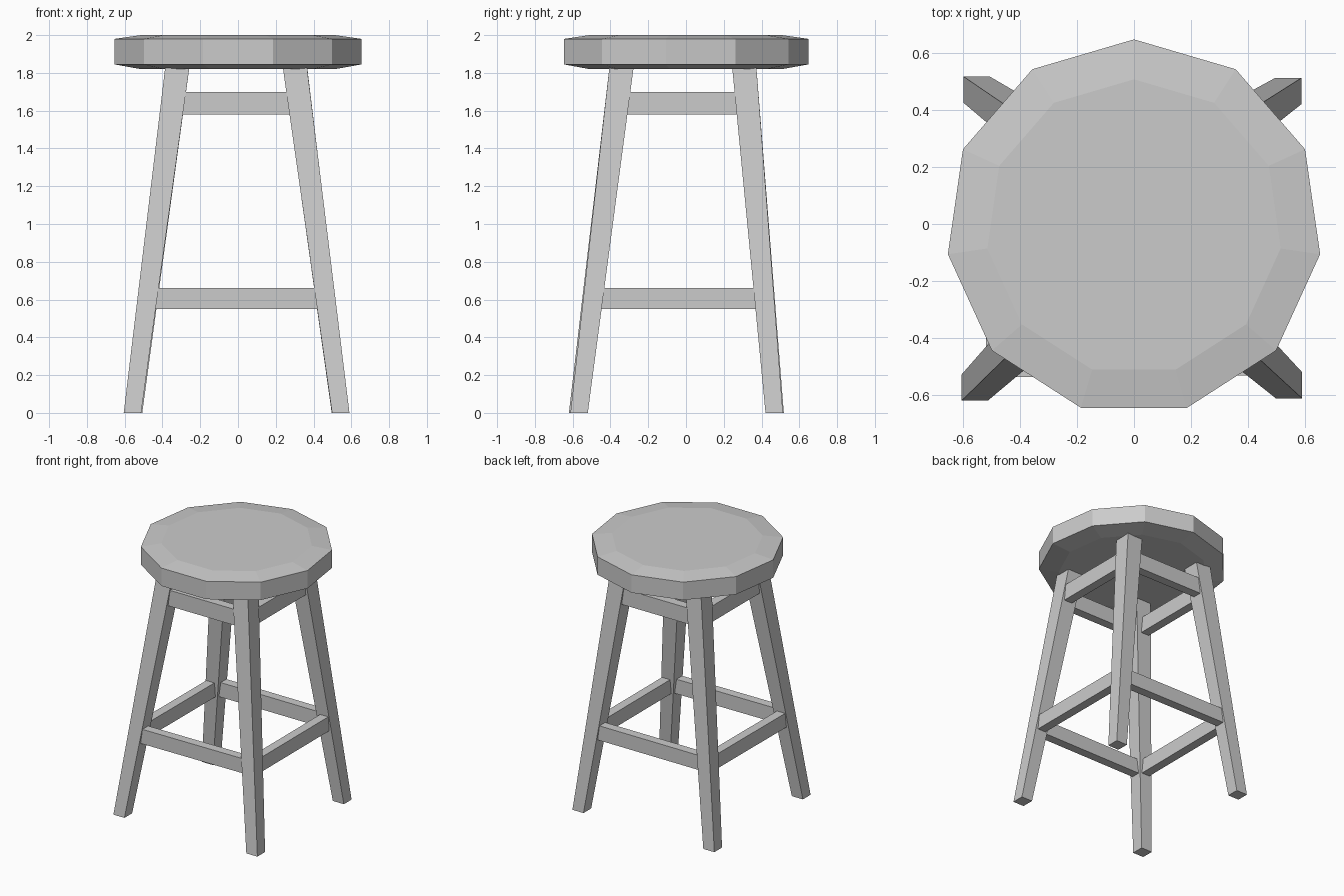
import bpy, bmesh
from math import sin, cos, pi
from mathutils import Vector

if "Cube" in bpy.data.objects:
    bpy.data.objects.remove(bpy.data.objects["Cube"])


def loft(name, rings):
    """Closed solid through a stack of equal-sized point rings."""
    bm = bmesh.new()
    vs = [[bm.verts.new(p) for p in r] for r in rings]
    n = len(vs[0])
    for a, b in zip(vs, vs[1:]):
        for i in range(n):
            j = (i + 1) % n
            bm.faces.new((a[i], a[j], b[j], b[i]))
    bm.faces.new(vs[0][::-1])
    bm.faces.new(vs[-1])
    bmesh.ops.recalc_face_normals(bm, faces=bm.faces)
    me = bpy.data.meshes.new(name)
    bm.to_mesh(me)
    bm.free()
    ob = bpy.data.objects.new(name, me)
    bpy.context.collection.objects.link(ob)
    return ob


# Seat: bevelled eleven-sided disc
def seat_ring(r, z):
    angles = [pi / 2 + k * 2 * pi / 11 for k in range(11)]
    return [(r * cos(a), r * sin(a) - 0.012, z) for a in angles]


loft("seat", [seat_ring(r, z) for r, z in
              ((0.52, 1.82), (0.66, 1.845), (0.66, 1.98), (0.52, 2.0))])

# Legs: foot centre, top centre (tapered square section)
TOP = 1.825
FOOT_HALF, TOP_HALF = 0.046, 0.064
LEGS = {
    "front_left": ((-0.559, -0.574), (-0.322, -0.342)),
    "front_right": ((0.544, -0.566), (0.302, -0.342)),
    "back_right": ((0.542, 0.467), (0.303, 0.309)),
    "back_left": ((-0.553, 0.472), (-0.322, 0.309)),
}


def section(leg, z):
    foot, top = LEGS[leg]
    t = z / TOP
    c = Vector((*foot, 0)).lerp(Vector((*top, TOP)), t)
    return c, FOOT_HALF + (TOP_HALF - FOOT_HALF) * t


def leg_ring(leg, z):
    c, h = section(leg, z)
    return [c + Vector((sx * h, sy * h, 0))
            for sx, sy in ((-1, -1), (1, -1), (1, 1), (-1, 1))]


for leg in LEGS:
    loft(leg + "_leg", [leg_ring(leg, 0), leg_ring(leg, TOP)])

# Stretchers: two rows of rails set just inside the outer leg faces
SIDES = {
    "front": ("front_left", "front_right", (0, -1, 0)),
    "right": ("front_right", "back_right", (1, 0, 0)),
    "back": ("back_right", "back_left", (0, 1, 0)),
    "left": ("back_left", "front_left", (-1, 0, 0)),
}
INSET, THICK = 0.012, 0.068


def rail_end(leg, out, z0, z1):
    pts = []
    c, h = section(leg, (z0 + z1) / 2)
    for z, d in ((z0, INSET), (z0, INSET + THICK), (z1, INSET + THICK), (z1, INSET)):
        p = c + Vector(out) * (h - d)
        p.z = z
        pts.append(p)
    return pts


for row, z0, z1 in (("lower", 0.55, 0.66), ("upper", 1.58, 1.70)):
    for side, (a, b, out) in SIDES.items():
        loft(f"{row}_{side}_stretcher",
             [rail_end(a, out, z0, z1), rail_end(b, out, z0, z1)])
